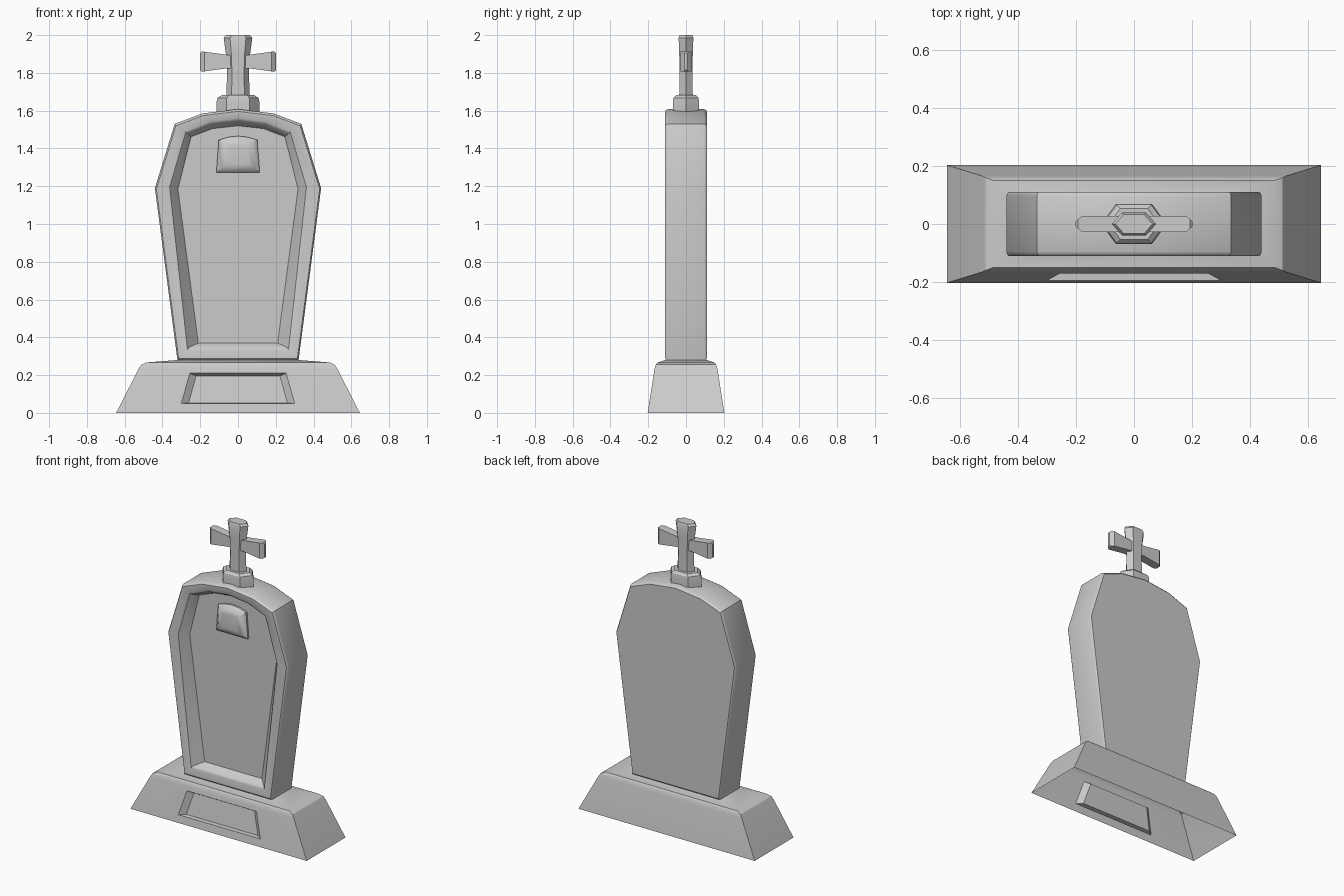
import bpy, bmesh, math

cube = bpy.data.objects.get("Cube")
if cube:
    bpy.data.objects.remove(cube, do_unlink=True)

stone = bpy.data.materials.new("grey stone")
stone.use_nodes = True
colour = (0.6, 0.6, 0.6, 1)
stone.diffuse_color = colour
stone.node_tree.nodes["Principled BSDF"].inputs["Base Color"].default_value = colour


def loft(bm, rings, start=True, end=True, skip=None):
    """Bridge closed rings of points, with optional end caps."""
    loops = [[bm.verts.new(p) for p in ring] for ring in rings]
    n = len(loops[0])
    for r, (a, b) in enumerate(zip(loops, loops[1:])):
        for i in range(n):
            if (r, i) != skip:
                j = (i + 1) % n
                bm.faces.new((a[i], a[j], b[j], b[i]))
    if start:
        bm.faces.new(loops[0][::-1])
    if end:
        bm.faces.new(loops[-1])


def finish(name, bm, angle=32):
    bmesh.ops.remove_doubles(bm, verts=bm.verts, dist=0.0005)
    bmesh.ops.recalc_face_normals(bm, faces=bm.faces)
    mesh = bpy.data.meshes.new(name)
    bm.to_mesh(mesh)
    bm.free()
    mesh.materials.append(stone)
    obj = bpy.data.objects.new(name, mesh)
    bpy.context.collection.objects.link(obj)
    bpy.ops.object.select_all(action='DESELECT')
    obj.select_set(True)
    bpy.context.view_layer.objects.active = obj
    bpy.ops.object.shade_smooth_by_angle(angle=math.radians(angle))
    return obj


def build(name, rings, angle=32):
    bm = bmesh.new()
    loft(bm, rings)
    return finish(name, bm, angle)


def rect(z, hx, hy):
    return [(-hx, -hy, z), (hx, -hy, z), (hx, hy, z), (-hx, hy, z)]


def hexagon(z, hx, hy, k=0.55):
    return [(-hx, 0, z), (-hx * k, -hy, z), (hx * k, -hy, z),
            (hx, 0, z), (hx * k, hy, z), (-hx * k, hy, z)]


def mirrored(half):
    """Right half from bottom to the top centre, mirrored to a full outline."""
    return half + [(-x, z) for x, z in half[-2::-1]]


def at_y(outline, y, scale=1.0, centre=0.95):
    return [(x * scale, y, centre + (z - centre) * scale) for x, z in outline]


# Plinth: hollow, open underneath, with a sunken panel in the front
bm = bmesh.new()
plinth = [rect(0, 0.645, 0.203), rect(0.235, 0.525, 0.166), rect(0.255, 0.512, 0.16),
          rect(0.267, 0.485, 0.15), rect(0.28, 0.32, 0.11)]
loft(bm, plinth, start=False, skip=(0, 0))
front = [plinth[0][0], plinth[0][1], plinth[1][1], plinth[1][0]]


def panel(low_x, low_z, high_x, high_z, depth):
    def y(z):
        return -0.203 + 0.157 * z + depth
    return [(-low_x, y(low_z), low_z), (low_x, y(low_z), low_z),
            (high_x, y(high_z), high_z), (-high_x, y(high_z), high_z)]


loft(bm, [front, panel(0.3, 0.05, 0.255, 0.21, 0),
          panel(0.262, 0.052, 0.222, 0.195, 0.028)], start=False)
finish("plinth", bm)

# Headstone: coffin outline with a sunken front
outer = mirrored([(0.32, 0.275), (0.44, 1.19), (0.335, 1.53), (0.19, 1.585), (0, 1.608)])
opening = mirrored([(0.262, 0.345), (0.355, 1.19), (0.27, 1.48), (0.145, 1.53), (0, 1.548)])
floor = mirrored([(0.21, 0.37), (0.318, 1.185), (0.248, 1.462), (0.135, 1.505), (0, 1.52)])
build("headstone", [at_y(outer, 0.11, 0.982), at_y(outer, 0.104, 0.994),
                    at_y(outer, 0.095), at_y(outer, -0.095),
                    at_y(outer, -0.104, 0.994), at_y(outer, -0.11, 0.982),
                    at_y(opening, -0.108, 1.02), at_y(opening, -0.1),
                    at_y(floor, -0.05)])

# Cushion-shaped emblem inside the sunken front
emblem = mirrored([(0.115, 1.272), (0.102, 1.445), (0.05, 1.461), (0, 1.466)])
build("emblem", [at_y(emblem, -0.045, 1, 1.37), at_y(emblem, -0.062, 1, 1.37),
                 at_y(emblem, -0.09, 0.74, 1.37), at_y(emblem, -0.094, 0.5, 1.37)], 40)

# Pedestal under the cross
build("pedestal", [hexagon(1.57, 0.113, 0.069), hexagon(1.65, 0.113, 0.069),
                   hexagon(1.668, 0.108, 0.066), hexagon(1.682, 0.086, 0.053)])

# Cross: flared upright and flared arms
build("cross_upright", [hexagon(1.67, 0.062, 0.036), hexagon(1.8, 0.058, 0.034),
                        hexagon(1.9, 0.064, 0.036), hexagon(1.985, 0.076, 0.039),
                        hexagon(2.0, 0.064, 0.033)])
arm = [(0, 0.034, 0.028), (0.06, 0.036, 0.028), (0.178, 0.052, 0.028),
       (0.193, 0.053, 0.016), (0.201, 0.045, 0.008)]
sections = [(-x, h, d) for x, h, d in arm[:0:-1]] + arm
build("cross_arms", [[(x, -d, 1.86 - h), (x, d, 1.86 - h), (x, d, 1.86 + h), (x, -d, 1.86 + h)]
                     for x, h, d in sections])
